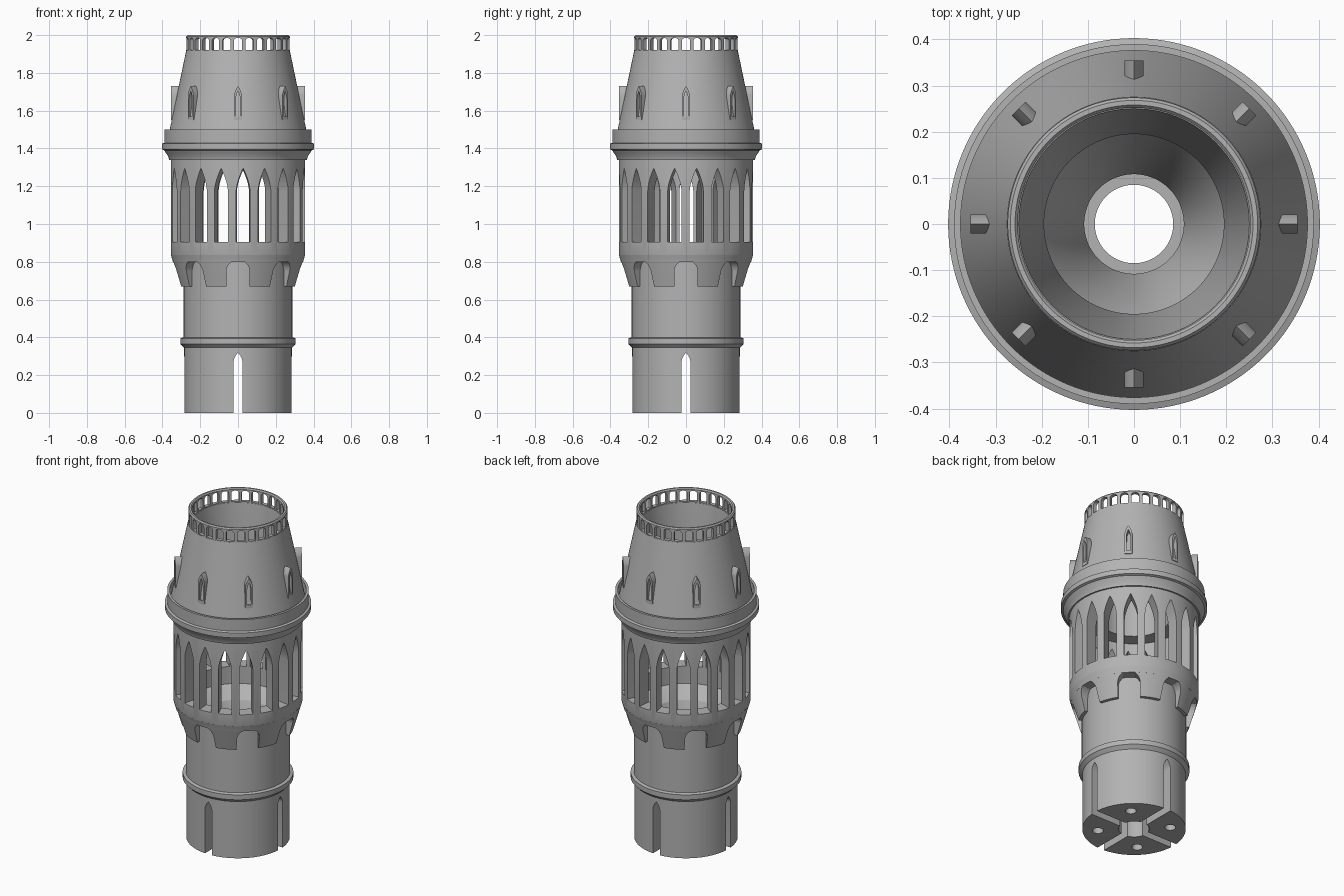
import bpy, bmesh, math
from mathutils import Matrix

if "Cube" in bpy.data.objects:
    bpy.data.objects.remove(bpy.data.objects["Cube"])

SEG = 128
stone = bpy.data.materials.new("grey_stone")
stone.use_nodes = True
grey = (0.45, 0.45, 0.45, 1)
stone.diffuse_color = grey
stone.node_tree.nodes["Principled BSDF"].inputs["Base Color"].default_value = grey


def make_object(name, bm):
    bmesh.ops.recalc_face_normals(bm, faces=bm.faces)
    mesh = bpy.data.meshes.new(name)
    bm.to_mesh(mesh)
    bm.free()
    mesh.materials.append(stone)
    obj = bpy.data.objects.new(name, mesh)
    bpy.context.collection.objects.link(obj)
    return obj


def lathe(name, profile):
    """Turn a closed (radius, height) outline into a ring-shaped solid."""
    bm = bmesh.new()
    rings = []
    for i in range(SEG):
        a = math.tau * i / SEG
        rings.append([bm.verts.new((r * math.sin(a), -r * math.cos(a), z)) for r, z in profile])
    n = len(profile)
    for i in range(SEG):
        a, b = rings[i], rings[(i + 1) % SEG]
        for j in range(n):
            k = (j + 1) % n
            bm.faces.new((a[j], a[k], b[k], b[j]))
    return make_object(name, bm)


def arch(width, bottom, top, rise, pointed=True, steps=6):
    """Outline of an arched opening; the head is pointed or round."""
    h = width / 2
    right = []
    for i in range(steps + 1):
        t = i / steps
        if pointed:
            right.append((h * (1 - t ** 1.6), top - rise + rise * t))
        else:
            a = t * math.pi / 2
            right.append((h * math.cos(a), top - rise + rise * math.sin(a)))
    right[-1] = (0, top)
    left = [(-x, z) for x, z in reversed(right[:-1])]
    return [(-h, bottom), (h, bottom)] + right + left


def radial_prisms(name, outline, r0, r1, count, start=0.0):
    """Extrude an outline outwards and repeat it around the axis."""
    bm = bmesh.new()
    for i in range(count):
        rot = Matrix.Rotation(math.radians(start) + math.tau * i / count, 3, "Z")
        back, front = ([bm.verts.new(rot @ Matrix.Translation((x, -r, z)).translation)
                        for x, z in outline] for r in (r0, r1))
        bm.faces.new(back)
        bm.faces.new(front)
        n = len(outline)
        for j in range(n):
            k = (j + 1) % n
            bm.faces.new((back[j], back[k], front[k], front[j]))
    return make_object(name, bm)


def cut(obj, cutter):
    mod = obj.modifiers.new("cut", "BOOLEAN")
    mod.operation = "DIFFERENCE"
    mod.solver = "EXACT"
    mod.object = cutter
    bpy.context.view_layer.objects.active = obj
    bpy.ops.object.modifier_apply(modifier=mod.name)
    bpy.data.objects.remove(cutter)


# Shaft with raised band, stepped bore and funnel floor
shaft = lathe("shaft", [
    (0.085, 0), (0.285, 0), (0.285, 0.345), (0.305, 0.365), (0.305, 0.395),
    (0.288, 0.40), (0.288, 0.80), (0.28, 0.80), (0.195, 0.74), (0.108, 0.55),
    (0.108, 0.40), (0.085, 0.40)])
cut(shaft, radial_prisms("slot_cutter", arch(0.046, -0.1, 0.32, 0.045), 0.05, 0.4, 4))

# Screw holes in the underside
bm = bmesh.new()
for i in range(4):
    a = math.radians(45 + 90 * i)
    place = Matrix.Translation((0.2 * math.sin(a), -0.2 * math.cos(a), 0.05))
    bmesh.ops.create_cone(bm, cap_ends=True, segments=32, radius1=0.03, radius2=0.03,
                          depth=0.3, matrix=place)
cut(shaft, make_object("hole_cutter", bm))

# Flared corbel with round arches
corbel = lathe("corbel", [(0.28, 0.67), (0.307, 0.67), (0.355, 0.835), (0.28, 0.835)])
cut(corbel, radial_prisms("corbel_cutter", arch(0.124, 0.5, 0.81, 0.062, False, 10), 0.2, 0.5, 8))

# Lantern gallery with pointed windows
gallery = lathe("gallery", [(0.28, 0.80), (0.345, 0.80), (0.356, 0.84), (0.356, 1.35), (0.28, 1.35)])
cut(gallery, radial_prisms("window_cutter", arch(0.074, 0.905, 1.295, 0.12), 0.22, 0.5, 19, 4.4))

# Moulded collar with a parapet
lathe("collar", [
    (0.275, 1.34), (0.365, 1.34), (0.37, 1.36), (0.385, 1.38), (0.39, 1.39), (0.403, 1.395),
    (0.403, 1.425), (0.39, 1.43), (0.39, 1.50), (0.376, 1.50), (0.376, 1.43), (0.275, 1.43)])

# Tapered roof, hollowed by a funnel
lathe("roof", [
    (0.195, 1.34), (0.30, 1.34), (0.376, 1.43), (0.275, 1.915), (0.25, 1.915), (0.195, 1.40)])

# Crown arcade with a rounded top rim
crown = lathe("crown", [
    (0.252, 1.90), (0.274, 1.90), (0.274, 1.993), (0.268, 2.0), (0.258, 2.0), (0.252, 1.993)])
cut(crown, radial_prisms("crown_cutter", arch(0.042, 1.92, 1.986, 0.015, False, 5), 0.2, 0.35, 28))

# Small niches standing out of the roof
niches = radial_prisms("roof_niches", arch(0.042, 1.55, 1.73, 0.05), 0.28, 0.354, 8)
cut(niches, radial_prisms("niche_cutter", arch(0.022, 1.57, 1.705, 0.04), 0.30, 0.4, 8))

# Smooth the round surfaces, keep hard edges
bpy.ops.object.select_all(action="DESELECT")
for obj in bpy.context.collection.objects:
    if obj.type == "MESH" and obj.data.materials and obj.data.materials[0] == stone:
        obj.select_set(True)
        bpy.context.view_layer.objects.active = obj
bpy.ops.object.shade_smooth_by_angle(angle=math.radians(30))
